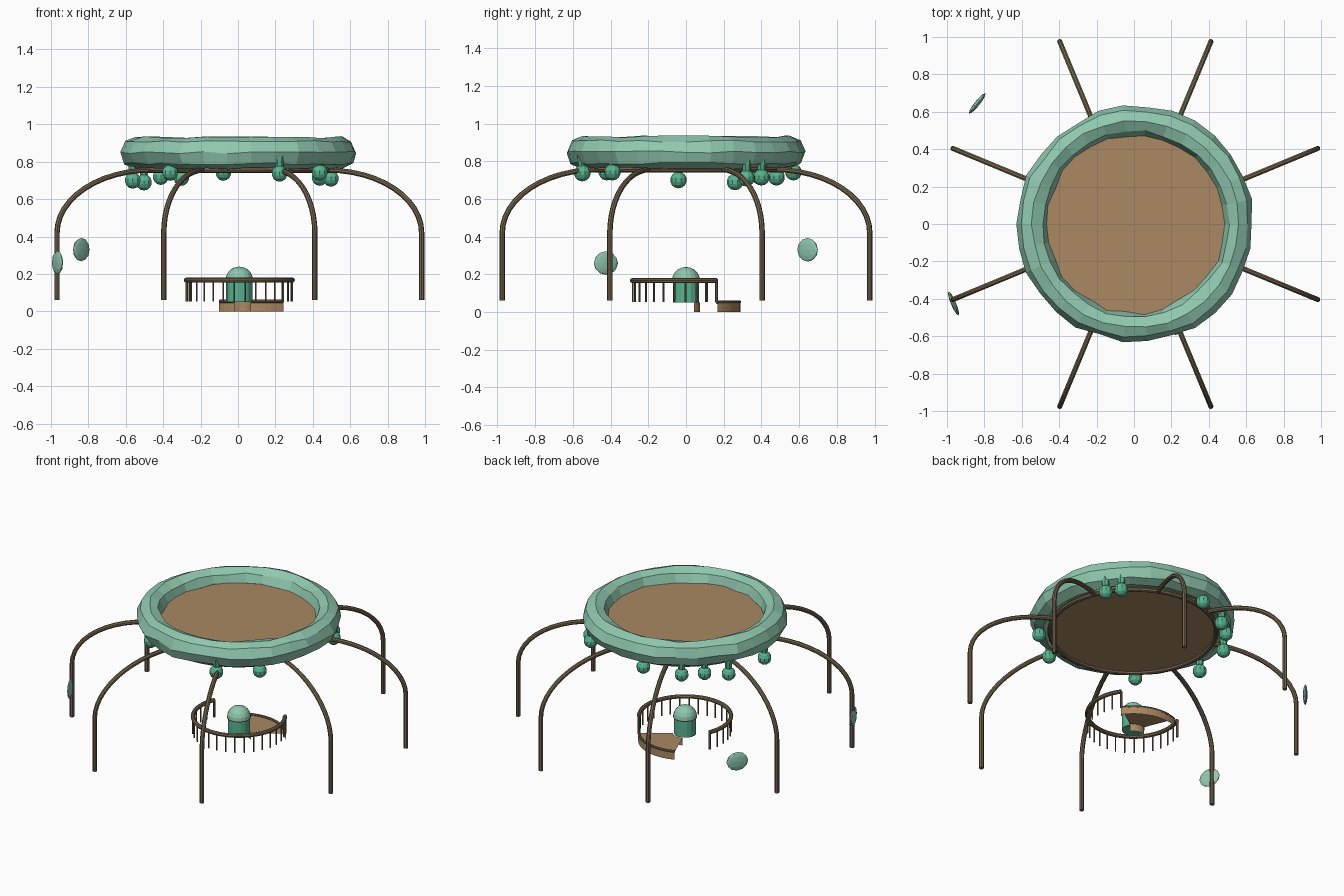
import bpy, bmesh, math, random
from math import sin, cos, pi, radians
from mathutils import Vector, Matrix

random.seed(4)
if "Cube" in bpy.data.objects:
    bpy.data.objects.remove(bpy.data.objects["Cube"])

SHIFT = Vector((0.007, 0, 0))  # the structure sits slightly off the overall centre


def material(name, rgb):
    m = bpy.data.materials.new(name)
    m.use_nodes = True
    m.diffuse_color = (*rgb, 1)
    m.node_tree.nodes["Principled BSDF"].inputs["Base Color"].default_value = (*rgb, 1)
    return m


FOLIAGE = material("pale_foliage_green", (0.28, 0.58, 0.43))
SHADE = material("middle_green", (0.17, 0.5, 0.34))
GREEN = material("deep_green", (0.1, 0.46, 0.28))
WOOD = material("light_wood", (0.4, 0.25, 0.125))
FRAME = material("dark_wood", (0.18, 0.13, 0.075))


def add_object(name, mesh, mats):
    mesh.materials.clear()
    for mat in mats:
        mesh.materials.append(mat)
    ob = bpy.data.objects.new(name, mesh)
    ob.location = SHIFT
    bpy.context.collection.objects.link(ob)


def from_bmesh(name, bm, *mats):
    mesh = bpy.data.meshes.new(name)
    bm.to_mesh(mesh)
    bm.free()
    add_object(name, mesh, mats)


def polar(r, degrees, z):
    a = radians(degrees)
    return Vector((r * cos(a), r * sin(a), z))


def tube(name, points, radius, mat, closed=False):
    curve = bpy.data.curves.new(name, "CURVE")
    curve.dimensions = "3D"
    curve.bevel_depth = radius
    curve.bevel_resolution = 2
    curve.use_fill_caps = True
    spline = curve.splines.new("POLY")
    spline.points.add(len(points) - 1)
    for p, co in zip(spline.points, points):
        p.co = (*co, 1)
    spline.use_cyclic_u = closed
    spline.use_smooth = False
    temp = bpy.data.objects.new(name + "_path", curve)
    bpy.context.collection.objects.link(temp)
    bpy.context.view_layer.update()
    mesh = bpy.data.meshes.new_from_object(
        temp.evaluated_get(bpy.context.evaluated_depsgraph_get()))
    bpy.data.objects.remove(temp)
    add_object(name, mesh, [mat])


def arc(r, start, end, z, steps):
    return [polar(r, start + (end - start) * i / steps, z) for i in range(steps + 1)]


def cone(bm, x, y, z0, z1, r0, r1, sides):
    bmesh.ops.create_cone(bm, cap_ends=True, segments=sides, radius1=r0, radius2=r1,
                          depth=z1 - z0, matrix=Matrix.Translation((x, y, (z0 + z1) / 2)))


# Eight arched legs
for k in range(8):
    angle = 22.5 + 45 * k
    path = [polar(1.055, angle, 0.06)]
    for i in range(13):
        t = pi / 2 * i / 12
        path.append(polar(0.51 + 0.545 * cos(t), angle, 0.42 + 0.335 * sin(t)))
    tube(f"leg_{k + 1}", path, 0.0145, FRAME)

# Thick round roof deck, filling the wreath, and its support ring
bm = bmesh.new()
cone(bm, 0, 0, 0.757, 0.852, 0.51, 0.51, 48)
from_bmesh("roof_deck", bm, WOOD)
tube("roof_ring", arc(0.515, 0, 352.5, 0.756, 47), 0.015, FRAME, closed=True)

# Faceted foliage wreath with slightly uneven corners, greener underneath
bm = bmesh.new()
SEGMENTS, SIDES = 30, 8
rings = []
for i in range(SEGMENTS):
    swell = random.uniform(-0.008, 0.008)
    ring = []
    for j in range(SIDES):
        a = 2 * pi * j / SIDES
        r = 0.553 + (0.077 + swell) * cos(a) + random.uniform(-0.006, 0.006)
        z = 0.848 + 0.083 * sin(a) + random.uniform(-0.006, 0.006)
        ring.append(bm.verts.new(polar(r, 360 * i / SEGMENTS, z)))
    rings.append(ring)
for i in range(SEGMENTS):
    a, b = rings[i], rings[(i + 1) % SEGMENTS]
    for j in range(SIDES):
        n = (j + 1) % SIDES
        face = bm.faces.new((a[j], b[j], b[n], a[n]))
        if j >= SIDES // 2:
            face.material_index = 1 if j == SIDES - 1 else 2
from_bmesh("foliage_wreath", bm, FOLIAGE, SHADE, GREEN)

# Hanging pods on short stalks
pods = [(-0.37, -0.42, 0.742), (0.215, -0.55, 0.737), (0.43, -0.39, 0.742),
        (0.49, 0.32, 0.71), (0.43, 0.40, 0.715), (-0.57, -0.04, 0.70),
        (-0.51, 0.26, 0.69), (-0.085, 0.57, 0.742), (-0.31, 0.48, 0.715),
        (-0.42, 0.39, 0.72)]
for k, (x, y, z) in enumerate(pods):
    bm = bmesh.new()
    bmesh.ops.create_uvsphere(bm, u_segments=10, v_segments=7, radius=0.044,
                              matrix=Matrix.Translation((x, y, z)))
    cone(bm, x, y, z + 0.03, 0.83, 0.02, 0.03, 7)
    from_bmesh(f"hanging_pod_{k + 1}", bm, GREEN)

# Two thin floating leaves
for name, centre, turn in (("back_leaf", (-0.845, 0.645, 0.33), -38.7),
                           ("front_leaf", (-0.972, -0.425, 0.26), 23)):
    bm = bmesh.new()
    bmesh.ops.create_icosphere(
        bm, subdivisions=2, radius=1,
        matrix=Matrix.Translation(centre) @ Matrix.Rotation(radians(turn), 4, "Z")
        @ Matrix.Diagonal((0.014, 0.07, 0.063, 1)))
    from_bmesh(name, bm, FOLIAGE)

# Central trunk with a domed cap
bm = bmesh.new()
cone(bm, 0, 0, 0.05, 0.17, 0.07, 0.07, 16)
from_bmesh("centre_trunk", bm, GREEN)
bm = bmesh.new()
bmesh.ops.create_uvsphere(bm, u_segments=16, v_segments=10, radius=0.074,
                          matrix=Matrix.Translation((0, 0, 0.165)))
low = [v for v in bm.verts if v.co.z < 0.164]
bmesh.ops.delete(bm, geom=low, context="VERTS")
from_bmesh("trunk_cap", bm, FOLIAGE)
tube("trunk_band", arc(0.07, 0, 337.5, 0.163, 15), 0.005, FRAME, closed=True)

# Curved railing with thin balusters and sturdier end posts
START, END, RAIL_R = 157.5, 395, 0.284
tube("handrail", arc(RAIL_R, START, END, 0.167, 36), 0.0135, FRAME)
bm = bmesh.new()
COUNT = 20
for i in range(COUNT + 1):
    p = polar(RAIL_R, START + (END - START) * i / COUNT, 0)
    r = 0.008 if i in (0, COUNT) else 0.0045
    cone(bm, p.x, p.y, 0.052, 0.167, r, r, 6)
from_bmesh("balusters", bm, FRAME)

# Fan-shaped step: top plus curved inner and outer walls, open at the sides
bm = bmesh.new()
profile = [(0.075, 0), (0.075, 0.05), (0.29, 0.05), (0.29, 0)]
columns = [[bm.verts.new(polar(r, 35 + 77 * i / 12, z)) for r, z in profile]
           for i in range(13)]
for a, b in zip(columns, columns[1:]):
    for j in range(3):
        bm.faces.new((a[j], b[j], b[j + 1], a[j + 1]))
bm.normal_update()
if max(bm.faces, key=lambda f: f.normal.z ** 2).normal.z < 0:
    bmesh.ops.reverse_faces(bm, faces=bm.faces)
from_bmesh("fan_step", bm, WOOD)
tube("step_edge", arc(0.284, 35, 112, 0.053, 12), 0.009, FRAME)
